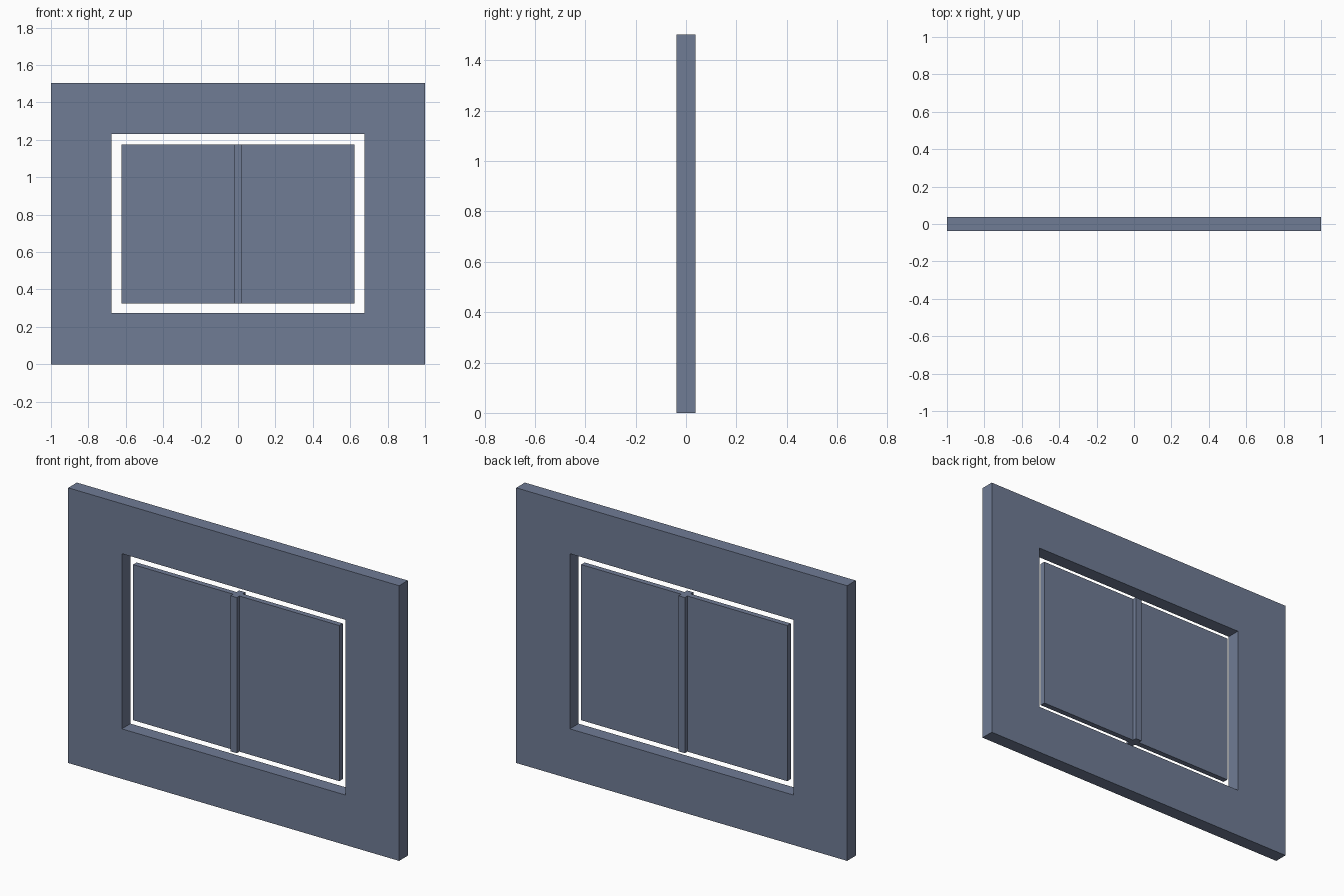
import bpy, bmesh

if "Cube" in bpy.data.objects:
    bpy.data.objects.remove(bpy.data.objects["Cube"])

mat = bpy.data.materials.new("slate blue grey")
mat.diffuse_color = (0.16, 0.20, 0.30, 1)
mat.use_nodes = True
mat.node_tree.nodes["Principled BSDF"].inputs["Base Color"].default_value = mat.diffuse_color

DEPTH = 0.075          # wall thickness
PANE_DEPTH = 0.03
PANE_Z = (0.326, 1.176)


def finish(name, bm):
    bmesh.ops.recalc_face_normals(bm, faces=bm.faces)
    mesh = bpy.data.meshes.new(name)
    bm.to_mesh(mesh)
    bm.free()
    mesh.materials.append(mat)
    obj = bpy.data.objects.new(name, mesh)
    bpy.context.collection.objects.link(obj)


def box(name, x0, x1, depth, z0, z1):
    bm = bmesh.new()
    bmesh.ops.create_cube(bm, size=1)
    for v in bm.verts:
        v.co.x = x0 if v.co.x < 0 else x1
        v.co.y *= depth
        v.co.z = z0 if v.co.z < 0 else z1
    finish(name, bm)


def rect(bm, hx, z0, z1, y):
    return [bm.verts.new((x, y, z)) for x, z in
            ((-hx, z0), (hx, z0), (hx, z1), (-hx, z1))]


# Wall with a rectangular window opening: four loops joined into a ring
bm = bmesh.new()
h = DEPTH / 2
loops = [rect(bm, 1.0, 0, 1.503, -h), rect(bm, 0.676, 0.273, 1.23, -h),
         rect(bm, 0.676, 0.273, 1.23, h), rect(bm, 1.0, 0, 1.503, h)]
for k in range(4):
    a, b = loops[k], loops[(k + 1) % 4]
    for i in range(4):
        j = (i + 1) % 4
        bm.faces.new((a[i], a[j], b[j], b[i]))
finish("wall", bm)

# Window panes either side of the central mullion
box("left_pane", -0.623, -0.019, PANE_DEPTH, *PANE_Z)
box("right_pane", 0.019, 0.623, PANE_DEPTH, *PANE_Z)
box("mullion", -0.019, 0.019, DEPTH, *PANE_Z)
